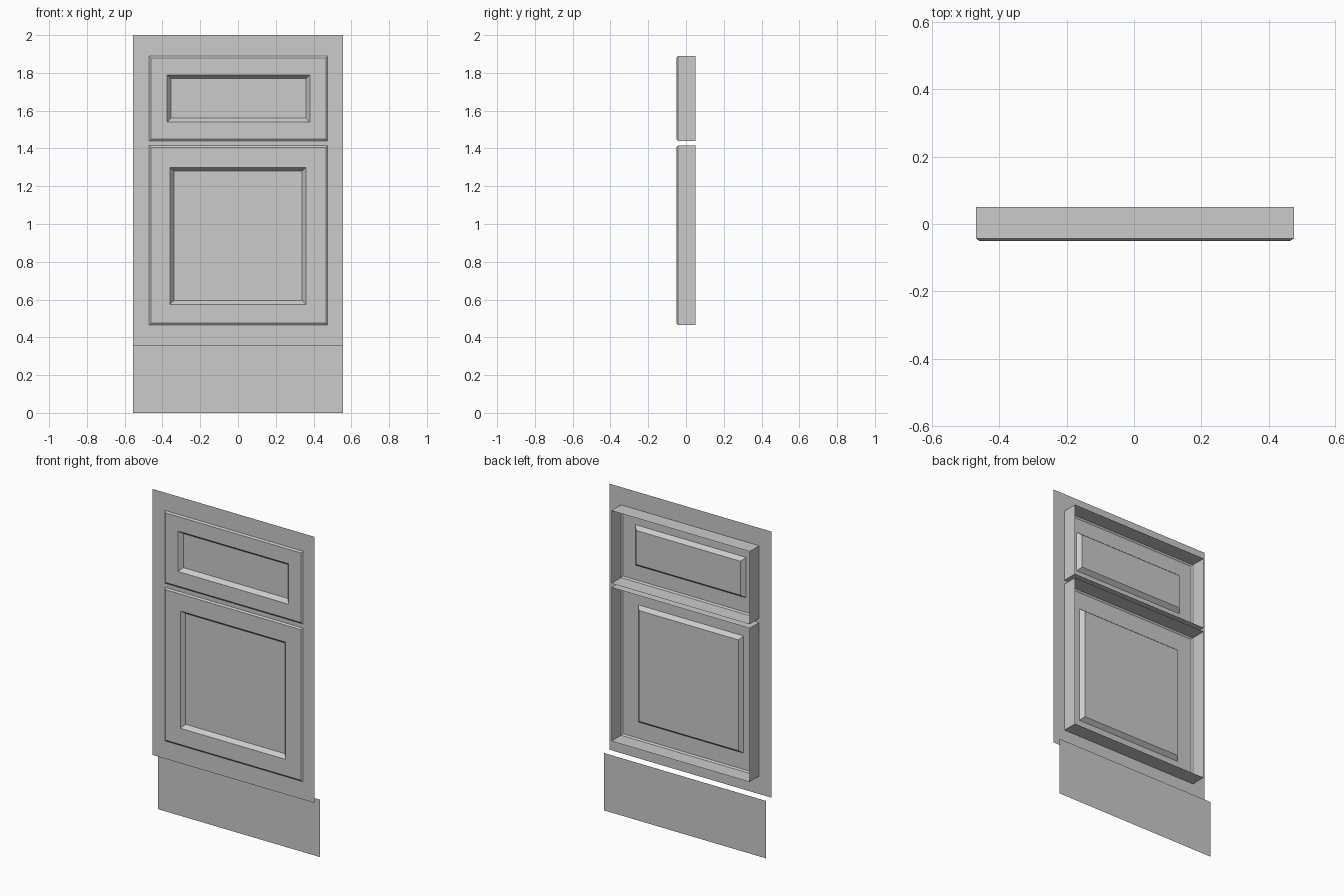
import bpy, bmesh

if "Cube" in bpy.data.objects:
    bpy.data.objects.remove(bpy.data.objects["Cube"])

FRONT, RIM, BACK = -0.05, -0.043, 0.05


def finish(name, bm):
    bmesh.ops.remove_doubles(bm, verts=bm.verts, dist=1e-5)
    mesh = bpy.data.meshes.new(name)
    bm.to_mesh(mesh)
    bm.free()
    ob = bpy.data.objects.new(name, mesh)
    bpy.context.collection.objects.link(ob)
    return ob


def rect(bm, box, y):
    x0, x1, z0, z1 = box
    return [bm.verts.new((x, y, z)) for x, z in
            ((x0, z0), (x1, z0), (x1, z1), (x0, z1))]


def inset(box, d):
    return (box[0] + d, box[1] - d, box[2] + d, box[3] - d)


def recessed_front(name, outer, recess):
    """Open-backed front: side walls, chamfered lip, sloped recess, floor."""
    bm = bmesh.new()
    loops = [rect(bm, outer, BACK), rect(bm, outer, RIM),
             rect(bm, inset(outer, 0.01), FRONT), rect(bm, recess, FRONT),
             rect(bm, inset(recess, 0.02), FRONT + 0.025)]
    for a, b in zip(loops, loops[1:]):
        for i in range(4):
            j = (i + 1) % 4
            bm.faces.new((a[i], a[j], b[j], b[i]))
    bm.faces.new(loops[-1])
    return finish(name, bm)


drawer = (-0.47, 0.475, 1.44, 1.89)
door = (-0.47, 0.475, 0.465, 1.415)

# Drawer and door fronts
recessed_front("drawer_front", drawer, (-0.375, 0.38, 1.54, 1.79))
recessed_front("door_front", door, (-0.36, 0.36, 0.575, 1.30))

# Flat face frame with openings for the drawer and door
bm = bmesh.new()
xs = (-0.555, door[0], door[1], 0.555)
zs = (0.355, door[2], door[3], drawer[2], drawer[3], 2.0)
for i in range(3):
    for k in range(5):
        if i == 1 and k in (1, 3):
            continue
        bm.faces.new(rect(bm, (xs[i], xs[i + 1], zs[k], zs[k + 1]), RIM))
bmesh.ops.remove_doubles(bm, verts=bm.verts, dist=1e-5)
bmesh.ops.dissolve_limit(bm, angle_limit=0.01, verts=bm.verts, edges=bm.edges)
finish("face_frame", bm)

# Toe kick board set back below the frame
bm = bmesh.new()
bm.faces.new(rect(bm, (-0.555, 0.555, 0.0, 0.355), 0.01))
finish("toe_kick", bm)
